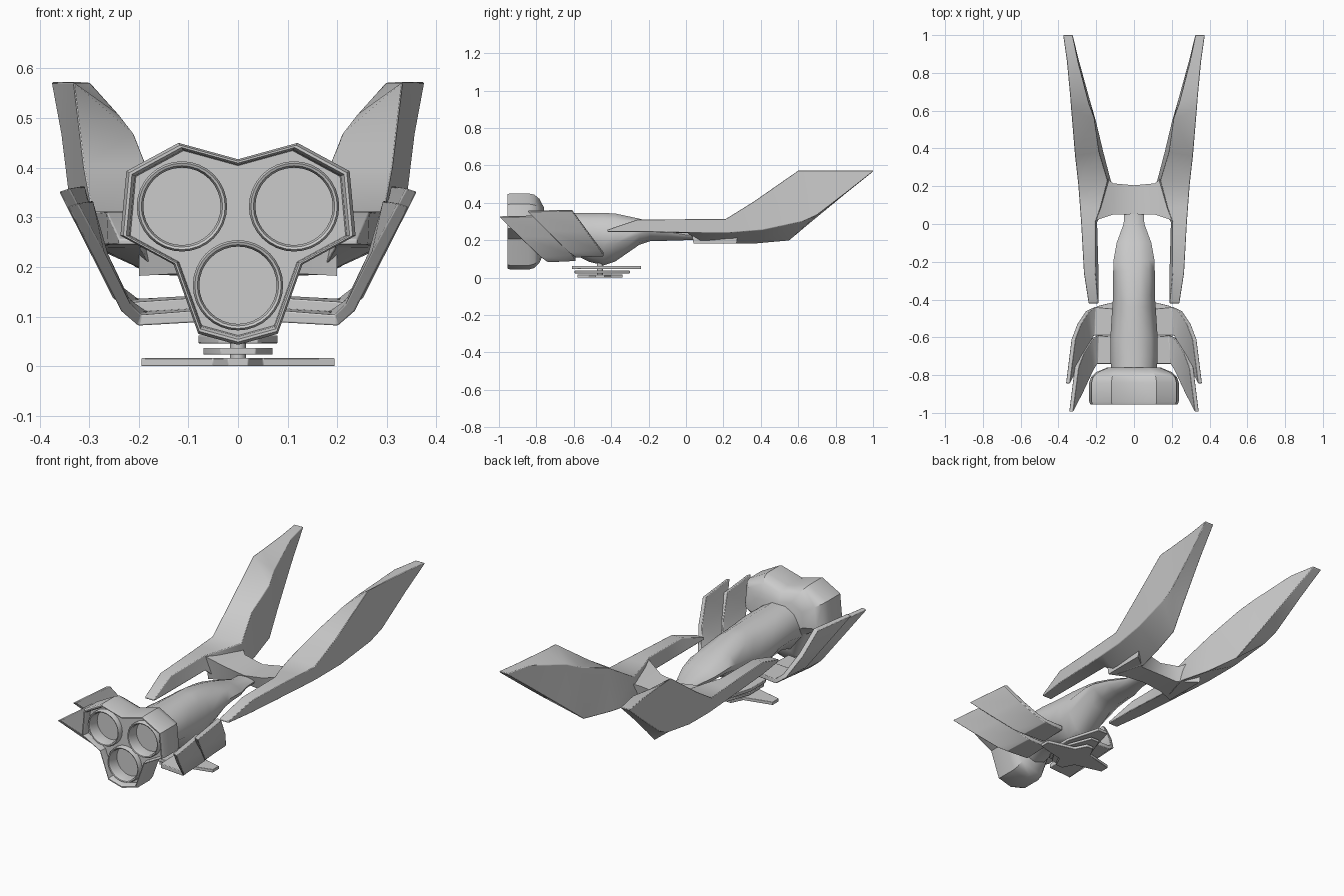
import bpy, bmesh, math


def finish(name, bm, angle=35, bevel=0.0):
    """Turn a bmesh into a smooth-shaded object."""
    bmesh.ops.recalc_face_normals(bm, faces=bm.faces)
    me = bpy.data.meshes.new(name)
    bm.to_mesh(me)
    bm.free()
    ob = bpy.data.objects.new(name, me)
    bpy.context.collection.objects.link(ob)
    if bevel:
        m = ob.modifiers.new("bevel", 'BEVEL')
        m.width, m.segments, m.limit_method = bevel, 2, 'ANGLE'
        m.angle_limit = math.radians(35)
    bpy.ops.object.select_all(action='DESELECT')
    ob.select_set(True)
    bpy.context.view_layer.objects.active = ob
    bpy.ops.object.shade_smooth_by_angle(angle=math.radians(angle))
    return ob


def loft(name, rings, side=1, angle=35, bevel=0.0):
    """Skin a row of equal-length closed rings and cap both ends."""
    bm = bmesh.new()
    loops = [[bm.verts.new((x * side, y, z)) for x, y, z in r] for r in rings]
    n = len(loops[0])
    for a, b in zip(loops, loops[1:]):
        for i in range(n):
            j = (i + 1) % n
            bm.faces.new((a[i], a[j], b[j], b[i]))
    bm.faces.new(loops[0])
    bm.faces.new(loops[-1])
    return finish(name, bm, angle, bevel)


# Engine housing: one outline, rounded at the back and recessed at the front
half = [(0.12, 0.45), (0.225, 0.393), (0.237, 0.263),
        (0.13, 0.205), (0.08, 0.065)]
outline = [(0, 0.417)] + half + [(0, 0.043)] + [(-x, z) for x, z in reversed(half)]
CZ = 0.265
levels = [(-0.76, 0.6), (-0.785, 0.85), (-0.81, 0.96), (-0.84, 1), (-0.94, 1),
          (-0.955, 0.975), (-0.955, 0.95), (-0.945, 0.925), (-0.92, 0.915)]
housing = loft("engine_housing",
               [[(x * s, y, CZ + (z - CZ) * s) for x, z in outline] for y, s in levels])

# Three round nozzles set into holes in the housing
for k, (cx, cz) in enumerate([(-0.113, 0.322), (0.113, 0.322), (0, 0.163)]):
    bpy.ops.mesh.primitive_cylinder_add(vertices=32, radius=0.088, depth=0.14,
                                        location=(cx, -0.94, cz),
                                        rotation=(math.pi / 2, 0, 0))
    cutter = bpy.context.object
    cutter.name = f"nozzle_cutter_{k}"
    cutter.hide_render = True
    cutter.hide_viewport = False
    m = housing.modifiers.new("hole", 'BOOLEAN')
    m.object, m.operation, m.solver = cutter, 'DIFFERENCE', 'EXACT'
    bpy.context.view_layer.objects.active = housing
    bpy.ops.object.modifier_apply(modifier=m.name)
    bpy.data.objects.remove(cutter)
    prof = [(0.091, -0.9), (0.091, -0.94), (0.087, -0.947), (0.082, -0.945),
            (0.078, -0.935), (0.078, -0.885)]
    bm = bmesh.new()
    rings = [[bm.verts.new((cx + r * math.cos(t), y, cz + r * math.sin(t)))
              for t in (2 * math.pi * i / 32 for i in range(32))] for r, y in prof]
    for a, b in zip(rings, rings[1:]):
        for i in range(32):
            j = (i + 1) % 32
            bm.faces.new((a[i], a[j], b[j], b[i]))
    bm.faces.new(rings[-1])
    finish(f"nozzle_{k}", bm)

# Fuselage: y, half width, top, bottom
stations = [(-0.80, 0.12, 0.35, 0.10), (-0.7, 0.125, 0.345, 0.135),
            (-0.6, 0.125, 0.345, 0.125), (-0.52, 0.12, 0.345, 0.085),
            (-0.44, 0.115, 0.345, 0.065), (-0.38, 0.11, 0.343, 0.085),
            (-0.25, 0.11, 0.315, 0.175), (-0.19, 0.108, 0.30, 0.195),
            (-0.1, 0.092, 0.275, 0.197), (0, 0.055, 0.245, 0.2),
            (0.08, 0.05, 0.242, 0.2)]
shape = [(1, 0.62), (0.72, 0.88), (0.3, 1), (-0.3, 1), (-0.72, 0.88), (-1, 0.62),
         (-0.92, 0.38), (-0.5, 0.08), (0, 0), (0.5, 0.08), (0.92, 0.38)]
loft("fuselage", [[(u * w, y, b + v * (t - b)) for u, v in shape]
                  for y, w, t, b in stations], angle=50)

# Bridge joining the two wings
loft("wing_bridge", [[(x, f, t), (x, r, t), (x, r - 0.02, b), (x, f + 0.02, b)]
                     for x, f, r, t, b in
                     [(-0.2, 0.02, 0.29, 0.305, 0.182), (-0.11, 0.05, 0.215, 0.265, 0.187),
                      (0, 0.052, 0.205, 0.248, 0.195), (0.11, 0.05, 0.215, 0.265, 0.187),
                      (0.2, 0.02, 0.29, 0.305, 0.182)]], angle=45)

# Wings with forward booms: outer top, inner top, inner bottom, outer bottom
wing = [
    [(0.24, -0.42, 0.256), (0.188, -0.42, 0.256), (0.188, -0.42, 0.245), (0.24, -0.42, 0.245)],
    [(0.265, -0.26, 0.31), (0.205, -0.26, 0.31), (0.187, -0.26, 0.245), (0.262, -0.26, 0.245)],
    [(0.28, 0.01, 0.312), (0.205, 0.01, 0.312), (0.195, 0.01, 0.238), (0.277, 0.01, 0.24)],
    [(0.286, 0.09, 0.312), (0.18, 0.08, 0.312), (0.165, 0.07, 0.182), (0.283, 0.09, 0.24)],
    [(0.295, 0.21, 0.312), (0.14, 0.23, 0.312), (0.12, 0.22, 0.182), (0.293, 0.23, 0.24)],
    [(0.312, 0.36, 0.405), (0.185, 0.38, 0.405), (0.162, 0.38, 0.182), (0.31, 0.41, 0.255)],
    [(0.332, 0.60, 0.573), (0.21, 0.56, 0.468), (0.203, 0.55, 0.197), (0.332, 0.62, 0.30)],
    [(0.338, 0.68, 0.573), (0.24, 0.64, 0.507), (0.235, 0.66, 0.29), (0.34, 0.70, 0.335)],
    [(0.355, 0.86, 0.573), (0.297, 0.86, 0.571), (0.29, 0.86, 0.455), (0.356, 0.87, 0.465)],
    [(0.375, 1.0, 0.573), (0.325, 1.0, 0.573), (0.325, 1.0, 0.567), (0.375, 1.0, 0.567)],
]
for side, label in ((1, "right"), (-1, "left")):
    loft(f"{label}_wing", wing, side, 40, 0.006)

# Two pairs of bent winglets; each chord is (front point, rear point)
chords = [[(0.09, -0.59, 0.125), (0.09, -0.45, 0.13)],
          [(0.215, -0.59, 0.118), (0.205, -0.44, 0.125)],
          [(0.243, -0.63, 0.145), (0.245, -0.46, 0.155)],
          [(0.298, -0.745, 0.255), (0.29, -0.53, 0.25)],
          [(0.35, -0.845, 0.355), (0.32, -0.61, 0.36)]]
for side, label in ((1, "right"), (-1, "left")):
    for pair, (dx, dy, dz) in (("rear", (0, 0, 0)), ("front", (-0.017, -0.15, -0.03))):
        rings = []
        for k, (f, r) in enumerate(chords):
            nx, nz = ((0, -1), (0.3, -0.9), (0.75, -0.6), (0.9, -0.42), (0.9, -0.3))[k]
            ring = []
            for (x, y, z), s in ((f, -1), (r, -1), (r, 1), (f, 1)):
                ring.append((x + dx + nx * s * 0.012, y + dy,
                             z + dz * (0.8 + 0.05 * k) + nz * s * 0.012))
            rings.append(ring)
        loft(f"{label}_{pair}_winglet", rings, side, 30, 0.003)

# Stacked pointed plates and post under the belly
CY = -0.46


def plate(name, z0, z1, pts):
    loft(name, [[(x, y, z) for x, y in pts] for z in (z0, z1)], bevel=0.002)


plate("foot_cross_bar", 0.0, 0.016,
      [(0.195, CY - 0.025), (0.195, CY + 0.025), (0.05, CY + 0.06), (0.02, CY + 0.12),
       (-0.02, CY + 0.12), (-0.05, CY + 0.06), (-0.195, CY + 0.025),
       (-0.195, CY - 0.025), (-0.05, CY - 0.06), (-0.02, CY - 0.12),
       (0.02, CY - 0.12), (0.05, CY - 0.06)])
for name, z0, z1, w, f, r in (("foot_middle_plate", 0.023, 0.037, 0.07, -0.595, -0.30),
                              ("foot_top_plate", 0.046, 0.062, 0.08, -0.61, -0.24)):
    plate(name, z0, z1, [(w, -0.54), (w, -0.42), (w * 0.35, r), (-w * 0.35, r),
                         (-w, -0.42), (-w, -0.54), (-w * 0.5, f), (w * 0.5, f)])
bpy.ops.mesh.primitive_cylinder_add(vertices=16, radius=0.016, depth=0.1,
                                    location=(0, CY, 0.055))
bpy.context.object.name = "foot_post"
bpy.ops.object.shade_smooth_by_angle(angle=math.radians(35))
